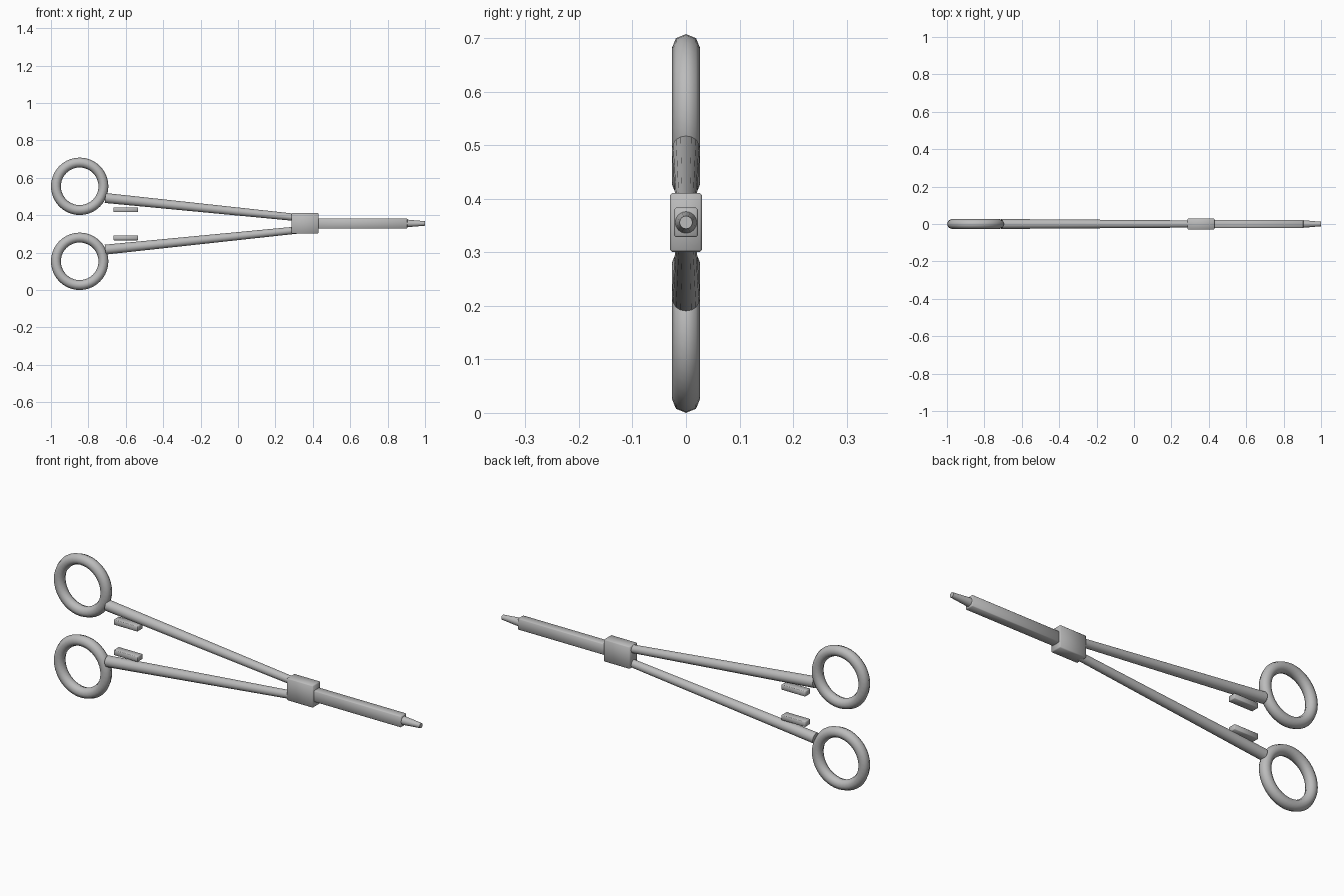
import bpy
import math
from mathutils import Vector

if "Cube" in bpy.data.objects:
    bpy.data.objects.remove(bpy.data.objects["Cube"])

MID = 0.354  # height of the long axis

steel = bpy.data.materials.new("steel grey")
steel.diffuse_color = (0.5, 0.5, 0.5, 1)
steel.use_nodes = True
steel.node_tree.nodes["Principled BSDF"].inputs["Base Color"].default_value = steel.diffuse_color


def finish(name, angle=None):
    ob = bpy.context.object
    ob.name = name
    ob.data.materials.append(steel)
    if angle is None:
        bpy.ops.object.shade_smooth()
    else:
        bpy.ops.object.shade_smooth_by_angle(angle=math.radians(angle))
    return ob


def block(name, loc, size, bevel):
    bpy.ops.mesh.primitive_cube_add(size=1, location=loc)
    bpy.context.object.scale = size
    bpy.ops.object.transform_apply(location=False, rotation=False, scale=True)
    ob = finish(name)
    mod = ob.modifiers.new("soft_edges", 'BEVEL')
    mod.width = bevel
    mod.segments = 1


def rod(name, a, b, r1, r2, sides=16):
    a, b = Vector(a), Vector(b)
    d = b - a
    bpy.ops.mesh.primitive_cone_add(vertices=sides, radius1=r1, radius2=r2,
                                    depth=d.length, location=(a + b) / 2,
                                    rotation=d.to_track_quat('Z', 'Y').to_euler())
    finish(name, 40)


# finger rings, arms and ratchet bars, mirrored above and below the axis
for side, s in (("upper", 1), ("lower", -1)):
    bpy.ops.mesh.primitive_torus_add(major_radius=0.127, minor_radius=0.0265,
                                     major_segments=40, minor_segments=8,
                                     location=(-0.8465, 0, MID + s * 0.2005),
                                     rotation=(math.pi / 2, 0, 0))
    finish(side + "_finger_ring")
    rod(side + "_arm", (-0.71, 0, MID + s * 0.138), (0.34, 0, MID + s * 0.031),
        0.0265, 0.019)
    block(side + "_ratchet_bar", (-0.6, 0, MID + s * 0.075), (0.13, 0.04, 0.026), 0.002)

# hinge box, jaw and tapered tip
block("hinge_box", (0.358, 0, MID + 0.002), (0.144, 0.06, 0.11), 0.004)
block("jaw", (0.655, 0, MID + 0.002), (0.50, 0.044, 0.055), 0.003)
rod("jaw_tip", (0.89, 0, MID + 0.002), (1.0, 0, MID + 0.002), 0.0215, 0.012)
